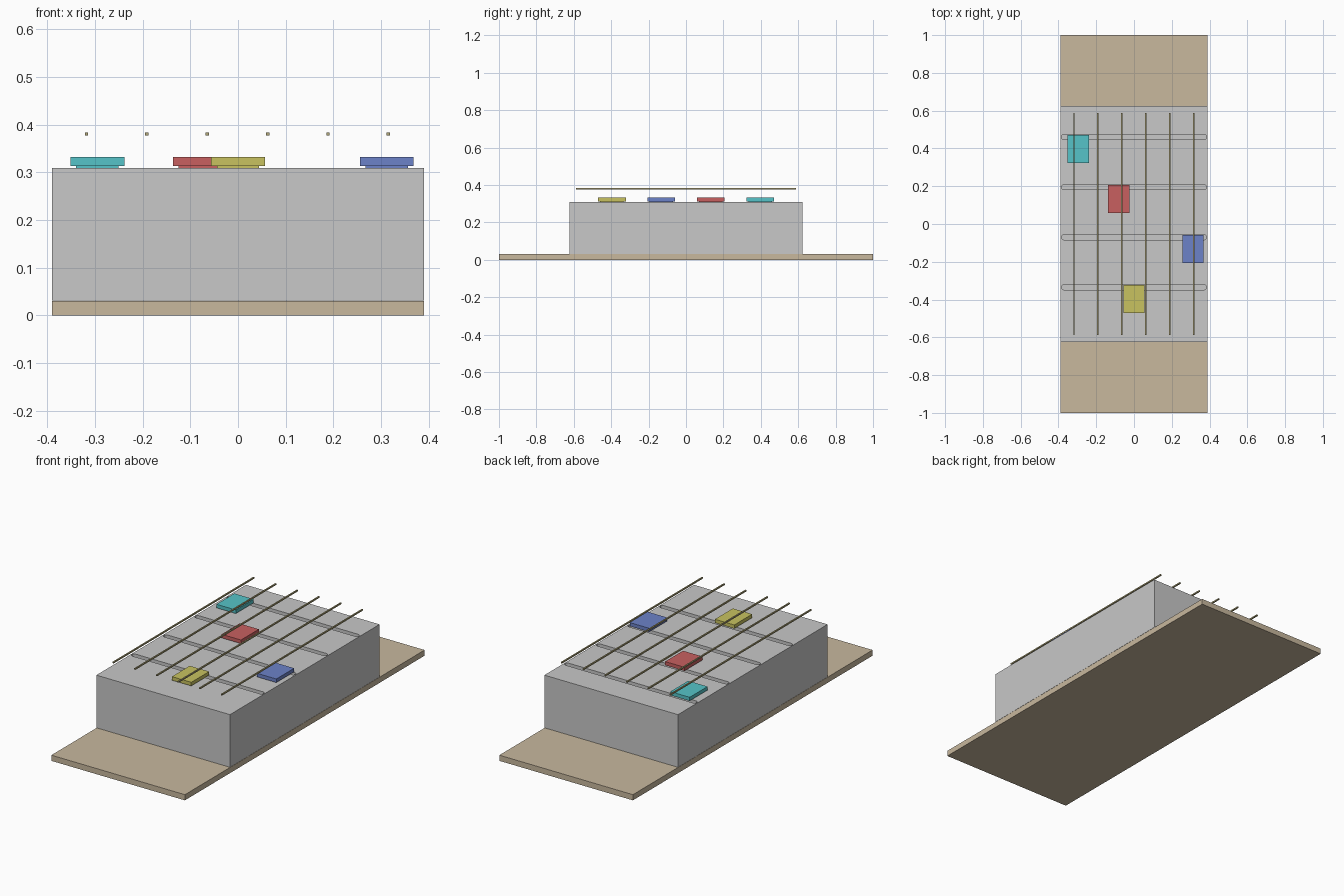
import bpy
import bmesh
from math import pi, cos, sin

default = bpy.data.objects.get("Cube")
if default:
    bpy.data.objects.remove(default, do_unlink=True)


def linear(c):
    c /= 255
    return c / 12.92 if c <= 0.04045 else ((c + 0.055) / 1.055) ** 2.4


def material(name, *rgb):
    colour = (*[linear(c) for c in rgb], 1)
    mat = bpy.data.materials.new(name)
    mat.use_nodes = True
    mat.diffuse_color = colour
    bsdf = next(n for n in mat.node_tree.nodes if n.type == "BSDF_PRINCIPLED")
    bsdf.inputs["Base Color"].default_value = colour
    return mat


def finish(name, bm, mat):
    mesh = bpy.data.meshes.new(name)
    bmesh.ops.recalc_face_normals(bm, faces=bm.faces)
    bm.to_mesh(mesh)
    bm.free()
    mesh.materials.append(mat)
    obj = bpy.data.objects.new(name, mesh)
    bpy.context.collection.objects.link(obj)
    return obj


def box(name, mat, x, y, z):
    """Box between the (low, high) pairs on each axis."""
    bm = bmesh.new()
    bmesh.ops.create_cube(bm, size=1)
    for v in bm.verts:
        v.co = [lo + (c + 0.5) * (hi - lo) for c, (lo, hi) in zip(v.co, (x, y, z))]
    return finish(name, bm, mat)


def slot_cutter(name, mat, half, y, radius, z):
    """Prism with rounded ends, running along x."""
    bm = bmesh.new()
    steps = 6
    ring = []
    for side, start in ((1, -pi / 2), (-1, pi / 2)):
        for i in range(steps + 1):
            a = start + pi * i / steps
            ring.append(bm.verts.new((side * (half - radius) + radius * cos(a),
                                      y + radius * sin(a), z[0])))
    face = bm.faces.new(ring)
    extruded = bmesh.ops.extrude_face_region(bm, geom=[face])["geom"]
    for v in extruded:
        if isinstance(v, bmesh.types.BMVert):
            v.co.z = z[1]
    return finish(name, bm, mat)


wood = material("tan wood", 200, 184, 158)
grey = material("light grey", 200, 200, 200)
string_mat = material("dull brass", 175, 165, 120)
cyan = material("cyan", 86, 196, 200)
red = material("red", 200, 96, 96)
blue = material("blue", 108, 130, 200)
yellow = material("yellow", 200, 194, 96)

HALF = 0.39
TOP = 0.309
PITCH = 0.265

# Base board and main body
box("base_board", wood, (-HALF, HALF), (-1, 1), (0, 0.03))
body = box("body", grey, (-HALF, HALF), (-0.624, 0.624), (0.031, TOP))

# Four slots cut across the top, each with a slider cap beside it
sliders = (("cyan", cyan, -0.295), ("red", red, -0.08),
           ("blue", blue, 0.312), ("yellow", yellow, 0))
for i, (name, mat, x) in enumerate(sliders):
    slot_y = 0.46 - PITCH * i
    cutter = slot_cutter("slot_cutter", grey, 0.385, slot_y, 0.0135, (TOP - 0.03, TOP + 0.05))
    cutter.hide_render = True
    mod = body.modifiers.new("slot", "BOOLEAN")
    mod.operation = "DIFFERENCE"
    mod.solver = "EXACT"
    mod.object = cutter
    bpy.context.view_layer.objects.active = body
    bpy.ops.object.modifier_apply(modifier=mod.name)
    bpy.data.objects.remove(cutter, do_unlink=True)

    y = 0.397 - 0.2645 * i
    for part, inset, z in (("cap", 0, (0.313, 0.332)), ("foot", 0.012, (TOP, 0.313))):
        hx, hy = 0.0565 - inset, 0.0745 - inset
        box(f"{name}_slider_{part}", mat, (x - hx, x + hx), (y - hy, y + hy), z)

# Six square strings running lengthwise above the body
for i in range(6):
    x = -0.318 + 0.1267 * i
    box(f"string_{i + 1}", string_mat, (x - 0.0035, x + 0.0035), (-0.588, 0.588), (0.377, 0.384))
